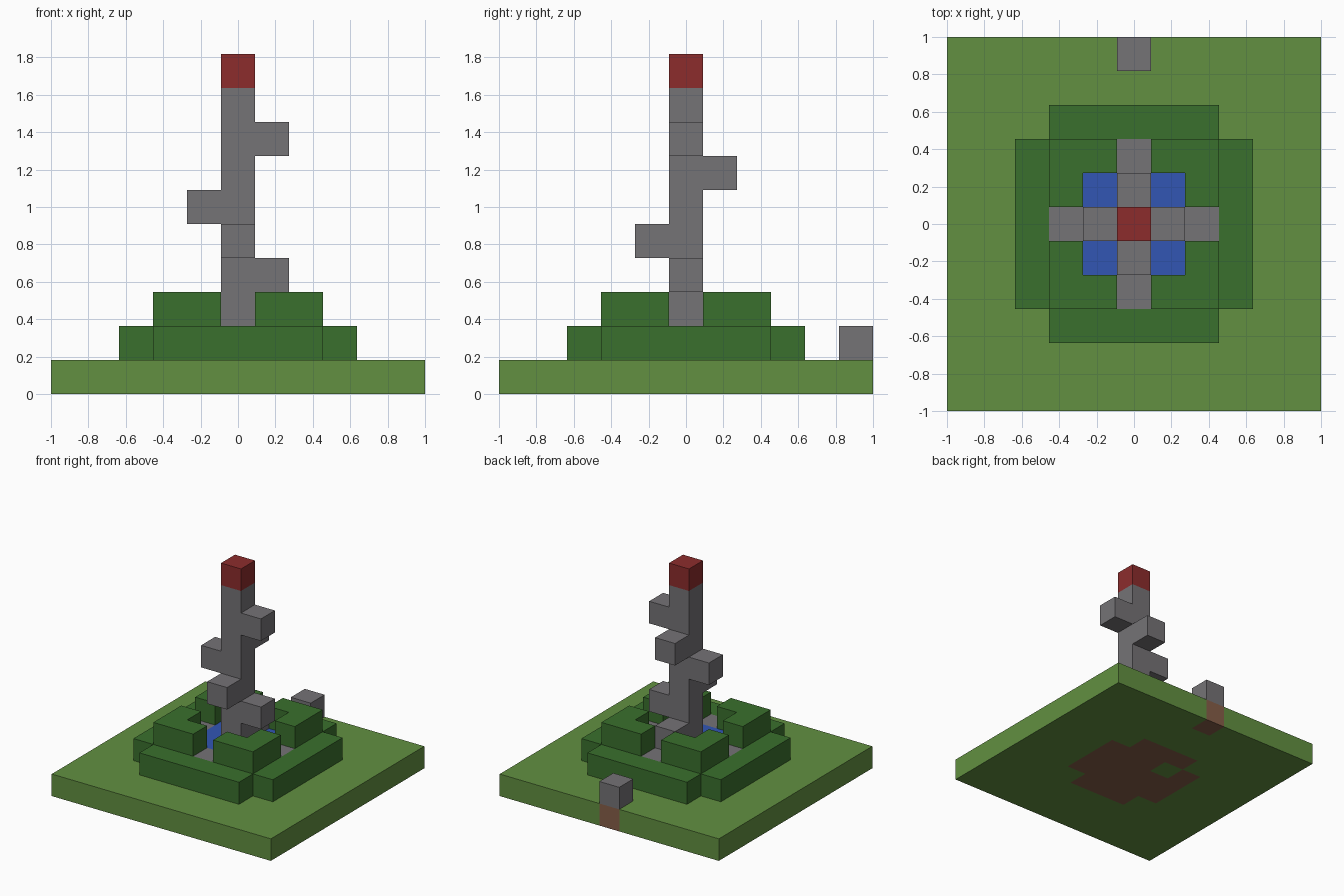
import bpy
import bmesh
from mathutils import Vector

cube = bpy.data.objects.get("Cube")
if cube:
    bpy.data.objects.remove(cube, do_unlink=True)

UNIT = 2 / 11  # edge length of one block


def material(name, rgb):
    linear = [((c / 255 + 0.055) / 1.055) ** 2.4 for c in rgb]
    mat = bpy.data.materials.new(name)
    mat.use_nodes = True
    mat.diffuse_color = (*linear, 1)
    bsdf = next(n for n in mat.node_tree.nodes if n.type == 'BSDF_PRINCIPLED')
    bsdf.inputs["Base Color"].default_value = (*linear, 1)
    return mat


GRASS = material("grass green", (98, 144, 65))
HEDGE = material("dark green", (58, 112, 45))
STONE = material("stone grey", (117, 115, 118))
WATER = material("water blue", (50, 86, 180))
RED = material("beacon red", (140, 44, 44))
EARTH = material("earth brown", (134, 94, 72))


def square(r, z):
    """All block cells of one layer within r of the centre."""
    span = range(-r, r + 1)
    return {(x, y, z) for x in span for y in span}


def rounded(r, z):
    """A square layer without its four corner cells."""
    return {c for c in square(r, z) if not abs(c[0]) == abs(c[1]) == r}


# Ground slab with earth beneath the fountain and the marker block
earth = (rounded(2, 0) - {(-1, 1, 0)}) | {(0, 5, 0)}
ground = square(5, 0) - earth

# Pond, stone paths and two hedge tiers
pond = square(1, 1) - {(0, 0, 1)}
paths = {(x, y, 1) for x, y in ((2, 0), (-2, 0), (0, 2), (0, -2))}
lower_hedge = rounded(3, 1) - square(1, 1) - paths
upper_hedge = {c for c in square(2, 2) - square(1, 2) if c[0] and c[1]}

# Tower with steps winding around it
tower = {(0, 0, z) for z in range(1, 9)}
turns = ((0, 1), (1, 0), (0, -1), (-1, 0))
steps = {(*turns[i % 4], i + 2) for i in range(6)}

parts = [
    ("ground_slab", ground, GRASS),
    ("earth_patch", earth, EARTH),
    ("pond_water", pond, WATER),
    ("stone_paths", paths, STONE),
    ("lower_hedge", lower_hedge, HEDGE),
    ("upper_hedge", upper_hedge, HEDGE),
    ("tower", tower | steps, STONE),
    ("beacon", {(0, 0, 9)}, RED),
    ("marker_block", {(0, 5, 1)}, STONE),
]
solid = set().union(*(cells for _, cells, _ in parts))


def build(name, cells, mat):
    """Mesh the exposed sides of a group of blocks."""
    bm = bmesh.new()
    for cell in sorted(cells):
        centre = Vector(cell) + Vector((0, 0, 0.5))
        for axis in range(3):
            for sign in (-1, 1):
                n = Vector((0, 0, 0))
                n[axis] = sign
                if tuple(int(a + b) for a, b in zip(cell, n)) in solid:
                    continue
                u = Vector((0, 0, 0))
                u[(axis + 1) % 3] = 0.5
                v = n.cross(u)
                mid = centre + n / 2
                corners = (mid - u - v, mid + u - v, mid + u + v, mid - u + v)
                bm.faces.new([bm.verts.new(p * UNIT) for p in corners])
    bmesh.ops.remove_doubles(bm, verts=bm.verts, dist=UNIT / 100)
    mesh = bpy.data.meshes.new(name)
    bm.to_mesh(mesh)
    bm.free()
    mesh.materials.append(mat)
    bpy.context.scene.collection.objects.link(bpy.data.objects.new(name, mesh))


for part in parts:
    build(*part)
